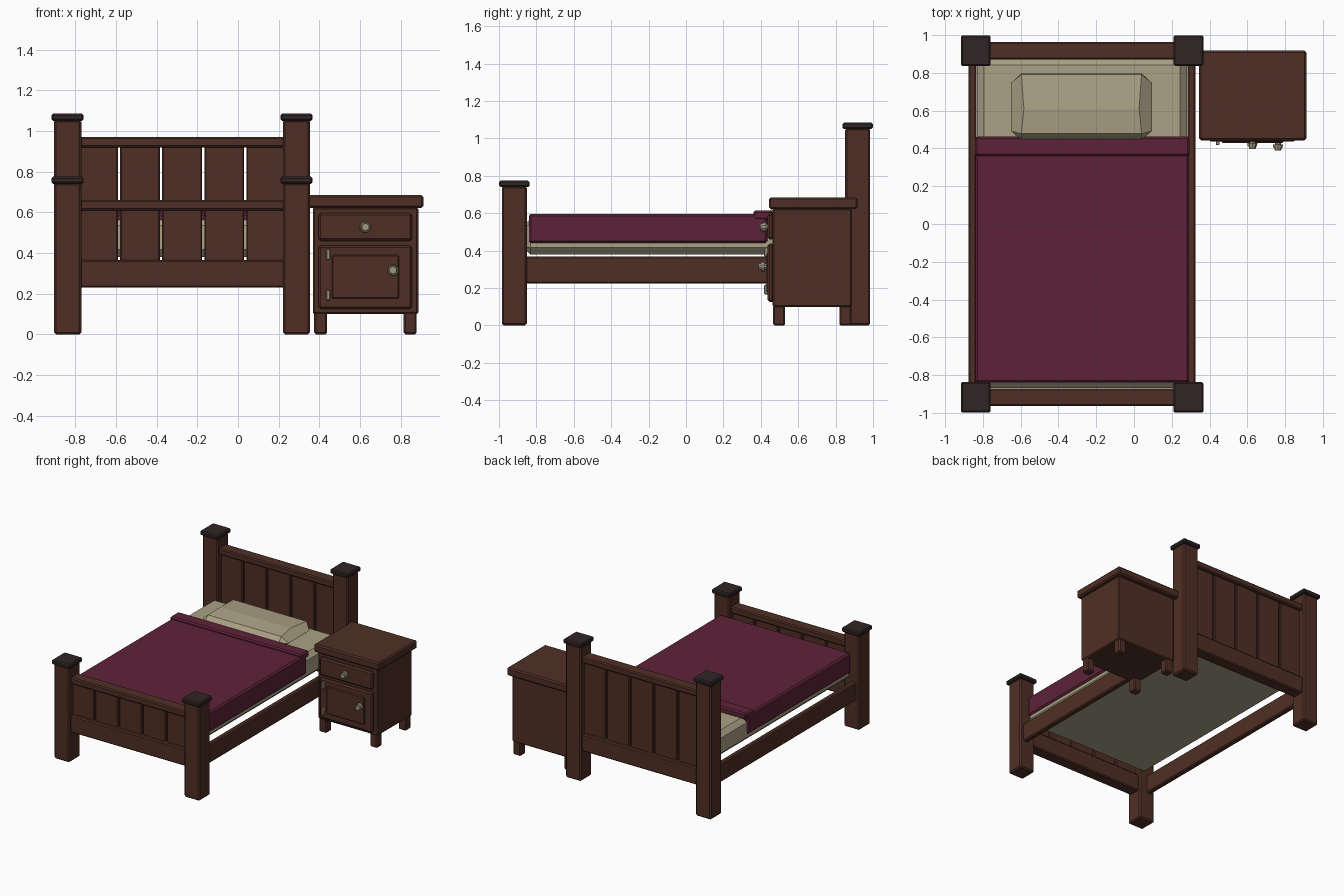
import bpy, bmesh, math
from mathutils import Vector, Matrix

if "Cube" in bpy.data.objects:
    bpy.data.objects.remove(bpy.data.objects["Cube"])


def material(name, rgb):
    m = bpy.data.materials.new(name)
    m.diffuse_color = (*rgb, 1)
    m.use_nodes = True
    m.node_tree.nodes["Principled BSDF"].inputs["Base Color"].default_value = m.diffuse_color
    return m


WOOD = material("brown_wood", (0.078, 0.028, 0.018))
CAP = material("dark_cap", (0.030, 0.0185, 0.0194))
BLANKET = material("burgundy_cloth", (0.110, 0.0165, 0.040))
LINEN = material("cream_linen", (0.410, 0.360, 0.235))
METAL = material("pale_metal", (0.360, 0.310, 0.220))


def finish(name, bm, mat):
    bmesh.ops.recalc_face_normals(bm, faces=bm.faces)
    me = bpy.data.meshes.new(name)
    bm.to_mesh(me)
    bm.free()
    me.materials.append(mat)
    ob = bpy.data.objects.new(name, me)
    bpy.context.collection.objects.link(ob)
    return ob


def box(name, x, y, z, mat=WOOD, bevel=0.008):
    """Chamfered box from (min, max) ranges."""
    bm = bmesh.new()
    bmesh.ops.create_cube(bm, size=1)
    for v in bm.verts:
        v.co = Vector([(r[0] + r[1]) / 2 + c * (r[1] - r[0])
                       for c, r in zip(v.co, (x, y, z))])
    if bevel:
        bmesh.ops.bevel(bm, geom=bm.edges[:], offset=bevel, segments=1,
                        affect='EDGES')
    return finish(name, bm, mat)


def around(c, h):
    return (c - h, c + h)


BED_X, POST_X, POST_Y = -0.275, 0.563, 0.918

# Head and foot ends: posts, caps, rails and slats
for end, sy, post_top, rail in (("head", 1, 1.055, (0.92, 0.97)),
                                ("foot", -1, 0.745, (0.61, 0.66))):
    yc = sy * POST_Y
    for side, sx in (("left", -1), ("right", 1)):
        xc = BED_X + sx * POST_X
        box(f"{end}_post_{side}", around(xc, 0.067), around(yc, 0.067),
            (0, post_top), bevel=0.01)
        box(f"{end}_post_cap_{side}", around(xc, 0.079), around(yc, 0.081),
            (post_top - 0.005, post_top + 0.03), CAP)
    span = around(BED_X, 0.505)
    box(f"{end}_top_rail", span, around(yc, 0.046), rail)
    box(f"{end}_bottom_rail", span, around(yc, 0.046), (0.23, 0.365))
    for i in range(5):
        box(f"{end}_slat_{i + 1}", around(BED_X + (i - 2) * 0.207, 0.098),
            around(yc, 0.02), (0.35, rail[0] + 0.01), bevel=0.006)

# Side rails
for side, sx in (("left", -1), ("right", 1)):
    box(f"side_rail_{side}", around(BED_X + sx * 0.58, 0.021),
        (-0.87, 0.87), (0.225, 0.37))

# Bedding
box("mattress", (-0.83, 0.28), (-0.868, 0.878), (0.38, 0.57), LINEN, 0.036)
box("blanket", (-0.84, 0.292), (-0.84, 0.435), (0.44, 0.597), BLANKET, 0.012)
box("blanket_fold", (-0.842, 0.294), (0.36, 0.462), (0.565, 0.615), BLANKET, 0.01)

# Pillow: faceted hull with cut corners and a low ridge
bm = bmesh.new()
px, py = -0.278, 0.62
for sx in (-1, 1):
    for sy in (-1, 1):
        for dx, dy, z in ((0.372, 0.128, 0.605), (0.318, 0.178, 0.605),
                          (0.318, 0.142 if sy < 0 else 0.172, 0.648),
                          (0.318, 0.14, 0.56)):
            bm.verts.new((px + sx * dx, py + sy * dy, z))
    bm.verts.new((px + sx * 0.305, 0.61, 0.66))
hull = bmesh.ops.convex_hull(bm, input=bm.verts[:])
bmesh.ops.dissolve_limit(bm, angle_limit=0.02, verts=bm.verts[:], edges=bm.edges[:])
finish("pillow", bm, LINEN)

# Nightstand carcass
box("nightstand_body", (0.368, 0.887), (0.463, 0.887), (0.1, 0.625))
box("nightstand_top", (0.345, 0.912), (0.443, 0.918), (0.622, 0.685), bevel=0.01)
for i, lx in enumerate((0.407, 0.847)):
    for j, ly in enumerate((0.498, 0.852)):
        box(f"nightstand_leg_{i}{j}", around(lx, 0.032), around(ly, 0.032),
            (0, 0.11))

# Drawer and door
box("drawer_front", (0.397, 0.855), (0.437, 0.47), (0.46, 0.597), bevel=0.01)
box("door", (0.397, 0.855), (0.437, 0.47), (0.125, 0.437), bevel=0.01)
box("door_panel", (0.462, 0.792), (0.43, 0.445), (0.175, 0.39), bevel=0.006)
for n, hz in (("lower", 0.192), ("upper", 0.393)):
    box(f"hinge_{n}", around(0.443, 0.01), (0.418, 0.44), around(hz, 0.026),
        METAL, 0.004)


# Knobs: stepped eight-sided turnings facing the front
def knob(name, x, z, y0):
    bm = bmesh.new()
    for r, a, b in ((0.017, 0.0, 0.022), (0.028, 0.012, 0.030),
                    (0.020, 0.030, 0.044)):
        m = (Matrix.Translation((x, y0 - (a + b) / 2, z))
             @ Matrix.Rotation(math.pi / 2, 4, 'X'))
        bmesh.ops.create_cone(bm, cap_ends=True, segments=10, radius1=r,
                              radius2=r * 0.9, depth=b - a, matrix=m)
    finish(name, bm, METAL)


knob("drawer_knob", 0.627, 0.527, 0.44)
knob("door_knob", 0.762, 0.315, 0.432)
